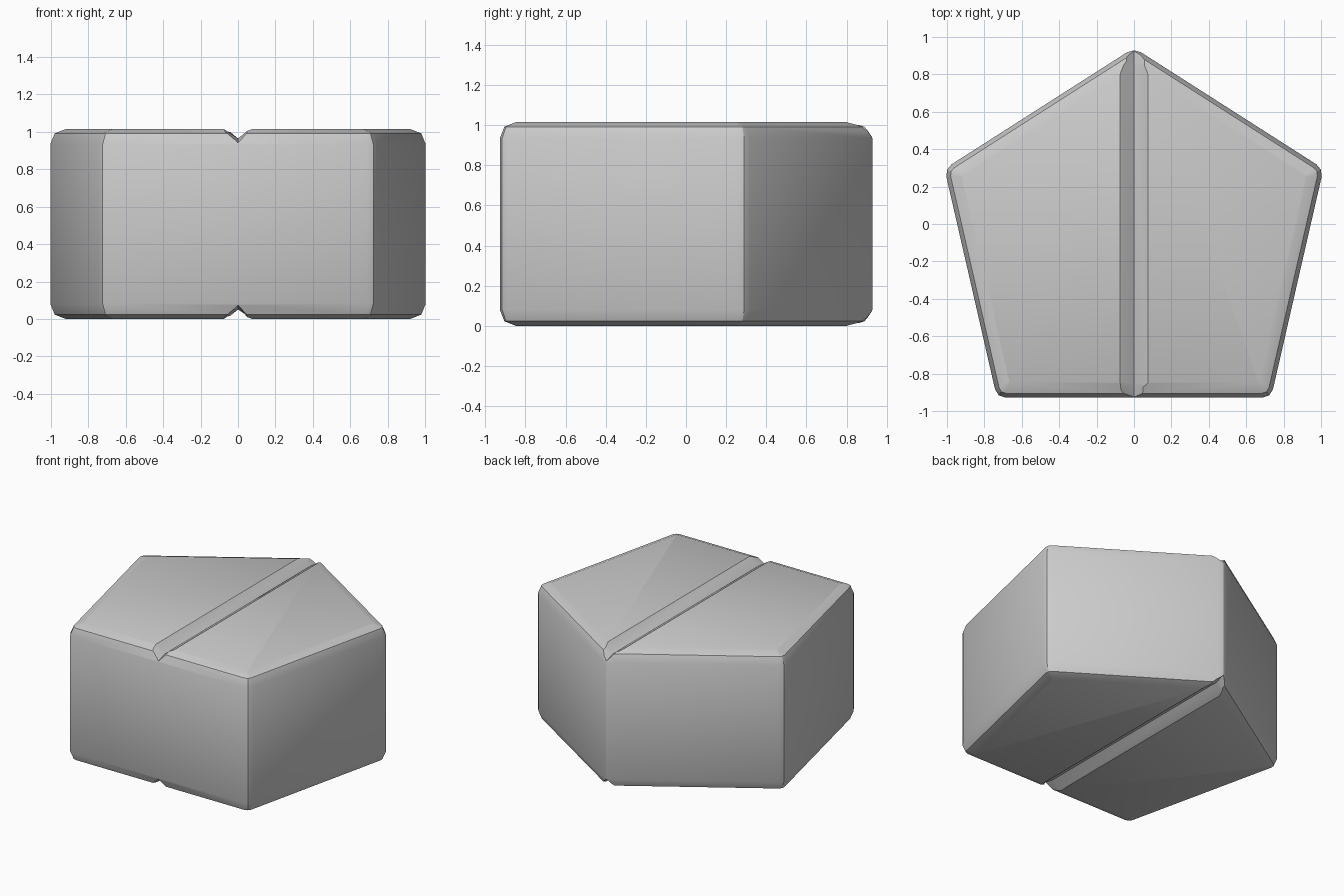
import bpy, bmesh
from mathutils import Vector

if "Cube" in bpy.data.objects:
    bpy.data.objects.remove(bpy.data.objects["Cube"])

CORNERS = [Vector(p) for p in ((-0.733, -0.928), (0.733, -0.928), (1.013, 0.295),
                               (0, 0.942), (-1.013, 0.295))]
H = 1.015


def inset(pts, d):
    # mitred inset of a counter-clockwise outline
    out = []
    for i, p in enumerate(pts):
        a = (p - pts[i - 1]).normalized()
        b = (pts[(i + 1) % len(pts)] - p).normalized()
        na, nb = Vector((-a.y, a.x)), Vector((-b.y, b.x))
        out.append(p + (na + nb) * d / (1 + na.dot(nb)))
    return out


def rounded(pts, t):
    # two-segment rounding of every corner
    out = []
    for i, p in enumerate(pts):
        a = (pts[i - 1] - p).normalized()
        b = (pts[(i + 1) % len(pts)] - p).normalized()
        m = (a + b) / 2
        half = m.length                      # cosine of the half angle
        s = (1 - half * half) ** 0.5
        gap = t / half * (1 - s)
        out += [p + a * t, p + m.normalized() * gap, p + b * t]
    return out


def loft(name, rings):
    bm = bmesh.new()
    vs = [[bm.verts.new(c) for c in r] for r in rings]
    n = len(vs[0])
    for r0, r1 in zip(vs, vs[1:]):
        for i in range(n):
            j = (i + 1) % n
            bm.faces.new((r0[i], r0[j], r1[j], r1[i]))
    bm.faces.new(vs[0][::-1])
    bm.faces.new(vs[-1])
    bmesh.ops.recalc_face_normals(bm, faces=bm.faces)
    me = bpy.data.meshes.new(name)
    bm.to_mesh(me)
    bm.free()
    ob = bpy.data.objects.new(name, me)
    bpy.context.collection.objects.link(ob)
    return ob


# Pentagonal block with rounded rims: (inset, corner rounding, depth below the face)
rims = [(0.08, 0.006, 0), (0.023, 0.03, 0.023), (0, 0.045, 0.08)]
layers = [(d, t, z) for d, t, z in rims] + [(d, t, H - z) for d, t, z in reversed(rims)]
block = loft("pentagon_block",
             [[(p.x, p.y, z) for p in rounded(inset(CORNERS, d), t)] for d, t, z in layers])

# V grooves along the top and bottom, dipping slightly at both ends
path = [(-1.0, 0.08), (-0.92, 0.073), (-0.85, 0.05), (0.85, 0.05), (0.92, 0.073), (1.0, 0.08)]
for side, base, s in (("top", H, 1), ("bottom", 0, -1)):
    cutter = loft(side + "_groove_cutter",
                  [[(-0.15, y, base + s * depth), (0.15, y, base + s * depth),
                    (0, y, base - s * depth)] for y, depth in path])
    cutter.hide_render = True
    cutter.hide_set(True)
    mod = block.modifiers.new(side + "_groove", 'BOOLEAN')
    mod.operation = 'DIFFERENCE'
    mod.solver = 'EXACT'
    mod.object = cutter

# Apply the cuts, drop the cutters and shade
bpy.context.view_layer.objects.active = block
block.select_set(True)
for mod in list(block.modifiers):
    cutter = mod.object
    bpy.ops.object.modifier_apply(modifier=mod.name)
    bpy.data.objects.remove(cutter)
bpy.ops.object.shade_smooth_by_angle(angle=0.52)
